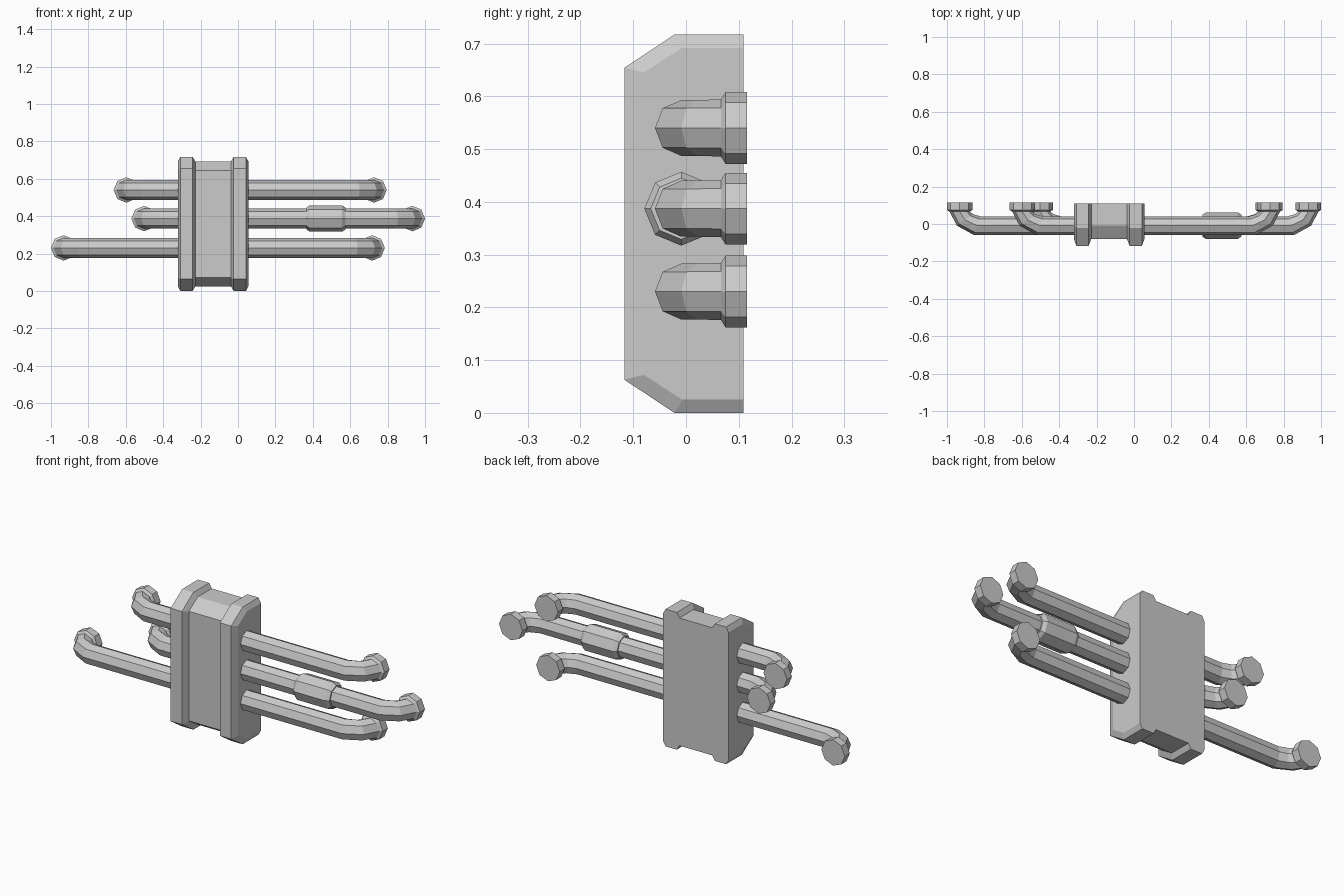
import bpy, bmesh
from math import sin, cos, pi, radians

if "Cube" in bpy.data.objects:
    bpy.data.objects.remove(bpy.data.objects["Cube"])

PIPE_Y = -0.009


def loft(name, rings):
    """Skin a list of equal-length vertex rings and cap both ends."""
    bm = bmesh.new()
    loops = [[bm.verts.new(p) for p in ring] for ring in rings]
    n = len(loops[0])
    for a, b in zip(loops, loops[1:]):
        for i in range(n):
            j = (i + 1) % n
            bm.faces.new((a[i], a[j], b[j], b[i]))
    bm.faces.new(loops[0])
    bm.faces.new(loops[-1])
    bmesh.ops.recalc_face_normals(bm, faces=bm.faces)
    mesh = bpy.data.meshes.new(name)
    bm.to_mesh(mesh)
    bm.free()
    obj = bpy.data.objects.new(name, mesh)
    bpy.context.collection.objects.link(obj)
    return obj


def ring(x, y, z, r, deg):
    """Octagon whose axis lies in the xy plane at the given heading."""
    t = radians(deg)
    return [(x + sin(t) * r * cos(a), y - cos(t) * r * cos(a), z + r * sin(a))
            for a in (i * pi / 4 for i in range(8))]


def pipe(name, z, x0, x1):
    """Wall pipe with an elbow and flange at each end."""
    # offset inward from flange centre, y, radius, heading
    end = [(0.0, 0.116, 0.068, 90), (0.0, 0.075, 0.068, 90),
           (0.0, 0.066, 0.054, 90), (0.028, 0.022, 0.053, 55),
           (0.094, PIPE_Y, 0.053, 20)]
    rings = [ring(x0 + d, y, z, r, -h) for d, y, r, h in end]
    rings += [ring(x1 - d, y, z, r, h) for d, y, r, h in reversed(end)]
    loft(name, rings)


# Junction box: chamfered profile swept along x, with a raised rib at each side
outer = [(0.109, 0.0), (-0.022, 0.0), (-0.117, 0.063),
         (-0.117, 0.654), (-0.022, 0.717), (0.109, 0.717)]
inner = [(0.109, 0.025), (-0.007, 0.025), (-0.08, 0.072),
         (-0.08, 0.645), (-0.007, 0.692), (0.109, 0.692)]
stations = [(-0.322, inner), (-0.308, outer), (-0.243, outer), (-0.228, inner),
            (-0.038, inner), (-0.023, outer), (0.042, outer), (0.056, inner)]
loft("junction_box", [[(x, y, z) for y, z in prof] for x, prof in stations])

# Pipes
pipe("upper_pipe", 0.54, -0.597, 0.727)
pipe("middle_pipe", 0.387, -0.502, 0.932)
pipe("lower_pipe", 0.23, -0.932, 0.717)

# Sleeve on the middle pipe
loft("pipe_sleeve", [ring(x, PIPE_Y, 0.387, r, 0) for x, r in
                     ((0.365, 0.058), (0.383, 0.07), (0.557, 0.07), (0.575, 0.058))])
